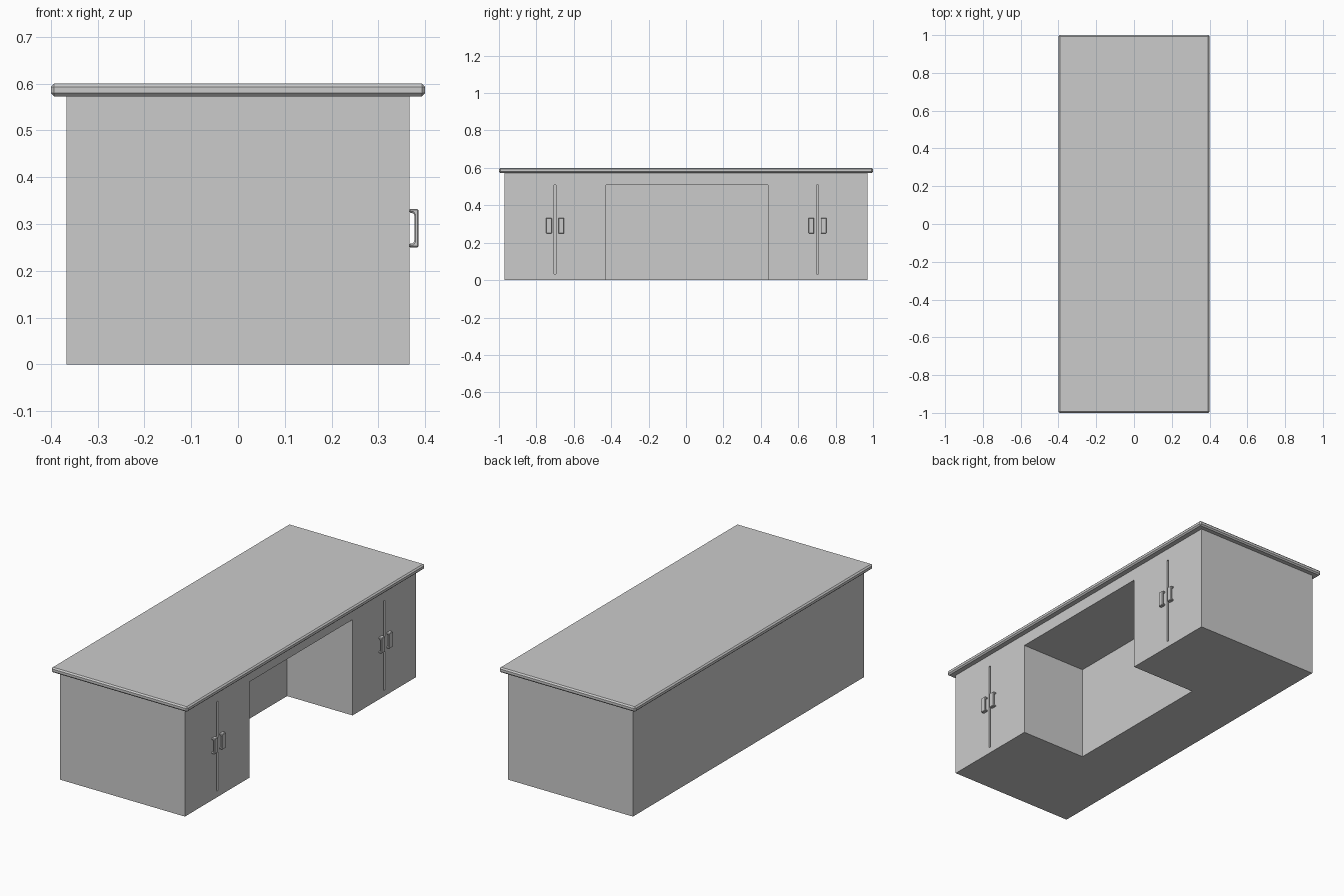
import bpy, bmesh

if "Cube" in bpy.data.objects:
    bpy.data.objects.remove(bpy.data.objects["Cube"])


def box(name, x, y, z):
    """Axis-aligned box from three (min, max) ranges."""
    bm = bmesh.new()
    bmesh.ops.create_cube(bm, size=1)
    for v in bm.verts:
        v.co = [r[0] if c < 0 else r[1] for c, r in zip(v.co, (x, y, z))]
    me = bpy.data.meshes.new(name)
    bm.to_mesh(me)
    bm.free()
    ob = bpy.data.objects.new(name, me)
    bpy.context.collection.objects.link(ob)
    return ob


def apply_modifiers(ob):
    bpy.context.view_layer.update()
    dg = bpy.context.evaluated_depsgraph_get()
    me = bpy.data.meshes.new_from_object(ob.evaluated_get(dg))
    ob.modifiers.clear()
    ob.data = me


def cut(ob, cutter):
    mod = ob.modifiers.new("cut", 'BOOLEAN')
    mod.operation = 'DIFFERENCE'
    mod.solver = 'EXACT'
    mod.object = cutter
    apply_modifiers(ob)
    bpy.data.objects.remove(cutter)


def bevel(ob, width):
    mod = ob.modifiers.new("bevel", 'BEVEL')
    mod.width = width
    mod.segments = 1
    apply_modifiers(ob)


FRONT = 0.367          # x of the door side
DOORS = (-0.70, 0.703)  # y of the gap between each pair of doors

# cabinet body with the kneehole and the door gaps cut out
body = box("cabinet_body", (-FRONT, FRONT), (-0.97, 0.97), (0, 0.574))
cut(body, box("kneehole_cutter", (-0.018, 0.5), (-0.428, 0.438), (-0.1, 0.509)))
for y in DOORS:
    cut(body, box("door_gap_cutter", (FRONT - 0.01, 0.5),
                  (y - 0.006, y + 0.006), (0.033, 0.508)))

# table top with chamfered edges
top = box("table_top", (-0.4, 0.4), (-1, 1), (0.573, 0.6))
bevel(top, 0.007)


# door handle: C-shaped profile in x/z, extruded along y
def handle(name, y, half=0.0155):
    outer = [(-0.001, 0.041), (0.019, 0.041), (0.019, -0.041), (-0.001, -0.041)]
    inner = [(-0.001, -0.033), (0.007, -0.033), (0.010, -0.029),
             (0.010, 0.029), (0.007, 0.033), (-0.001, 0.033)]
    bm = bmesh.new()
    face = bm.faces.new([bm.verts.new((FRONT + x, y - half, 0.291 + z))
                         for x, z in outer + inner])
    ext = bmesh.ops.extrude_face_region(bm, geom=[face])
    moved = [v for v in ext["geom"] if isinstance(v, bmesh.types.BMVert)]
    bmesh.ops.translate(bm, verts=moved, vec=(0, 2 * half, 0))
    bmesh.ops.recalc_face_normals(bm, faces=bm.faces)
    me = bpy.data.meshes.new(name)
    bm.to_mesh(me)
    bm.free()
    ob = bpy.data.objects.new(name, me)
    bpy.context.collection.objects.link(ob)
    mod = ob.modifiers.new("bevel", 'BEVEL')
    mod.width = 0.0025
    mod.segments = 1
    apply_modifiers(ob)


for side, y in zip(("left", "right"), DOORS):
    for inner, dy in (("a", -0.033), ("b", 0.033)):
        handle(f"{side}_door_handle_{inner}", y + dy)
